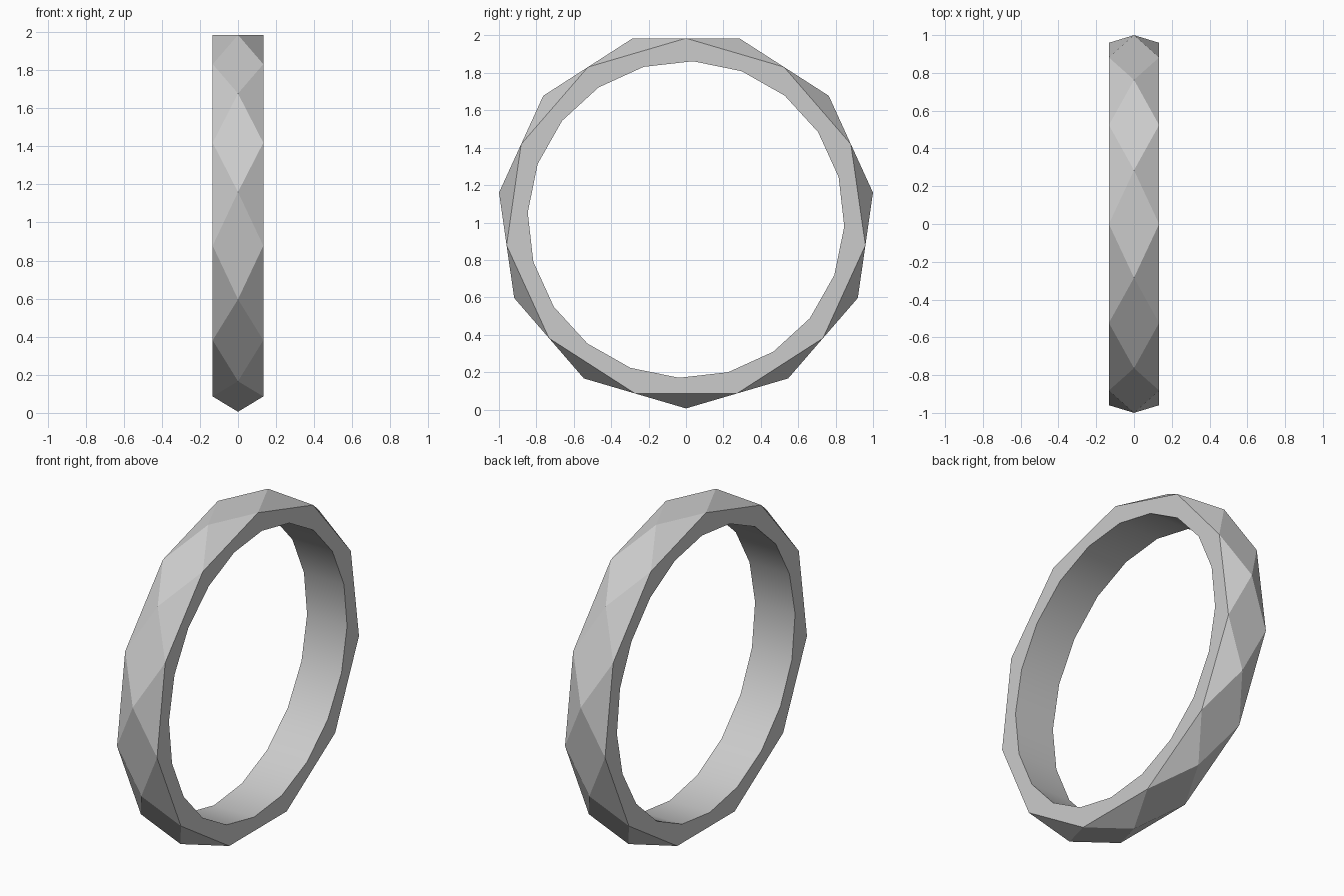
import bpy, bmesh
from math import sin, cos, pi

cube = bpy.data.objects.get("Cube")
if cube:
    bpy.data.objects.remove(cube, do_unlink=True)

SIDES, BORE_SIDES = 11, 20
HALF_WIDTH, CENTRE_Z = 0.133, 1.016
RIDGE_R = 1.01
RIM_R = RIDGE_R * cos(pi / SIDES)   # keeps each diamond facet planar
BORE_R = 0.847
BORE_TURN = 0.27

bm = bmesh.new()


def ring(x, radius, count, turn):
    """Vertices around the x axis, counted from the bottom."""
    angles = [turn + 2 * pi * k / count for k in range(count)]
    return [bm.verts.new((x, radius * sin(a), CENTRE_Z - radius * cos(a))) for a in angles]


def loop_edges(verts):
    return [bm.edges.get((v, verts[k - 1])) for k, v in enumerate(verts)]


# Faceted outside: diamonds across the ridge, triangles down to each rim
ridge = ring(0, RIDGE_R, SIDES, 0)
left_rim = ring(HALF_WIDTH, RIM_R, SIDES, pi / SIDES)
right_rim = ring(-HALF_WIDTH, RIM_R, SIDES, pi / SIDES)
for k in range(SIDES):
    n = (k + 1) % SIDES
    bm.faces.new((ridge[k], left_rim[k], ridge[n], right_rim[k]))
    for rim in (left_rim, right_rim):
        bm.faces.new((rim[k], rim[n], ridge[n]))

# Smooth bore
left_bore = ring(HALF_WIDTH, BORE_R, BORE_SIDES, BORE_TURN)
right_bore = ring(-HALF_WIDTH, BORE_R, BORE_SIDES, BORE_TURN)
for k in range(BORE_SIDES):
    n = (k + 1) % BORE_SIDES
    face = bm.faces.new((left_bore[k], left_bore[n], right_bore[n], right_bore[k]))
    face.smooth = True

# Flat side walls between rim and bore
for rim, bore, side in ((left_rim, left_bore, 1), (right_rim, right_bore, -1)):
    bmesh.ops.triangle_fill(bm, edges=loop_edges(rim) + loop_edges(bore),
                            use_beauty=True, normal=(side, 0, 0))

bmesh.ops.recalc_face_normals(bm, faces=bm.faces[:])

# Only the bore is smooth; its borders and the facets stay sharp
for face in bm.faces:
    face.smooth = all(v in left_bore or v in right_bore for v in face.verts)
for edge in bm.edges:
    edge.smooth = all(f.smooth for f in edge.link_faces)

mesh = bpy.data.meshes.new("faceted_ring")
bm.to_mesh(mesh)
bm.free()

grey = bpy.data.materials.new("light_grey")
grey.use_nodes = True
grey.diffuse_color = (0.6, 0.6, 0.6, 1)
grey.node_tree.nodes["Principled BSDF"].inputs["Base Color"].default_value = (0.6, 0.6, 0.6, 1)
mesh.materials.append(grey)

bpy.context.collection.objects.link(bpy.data.objects.new("faceted_ring", mesh))
